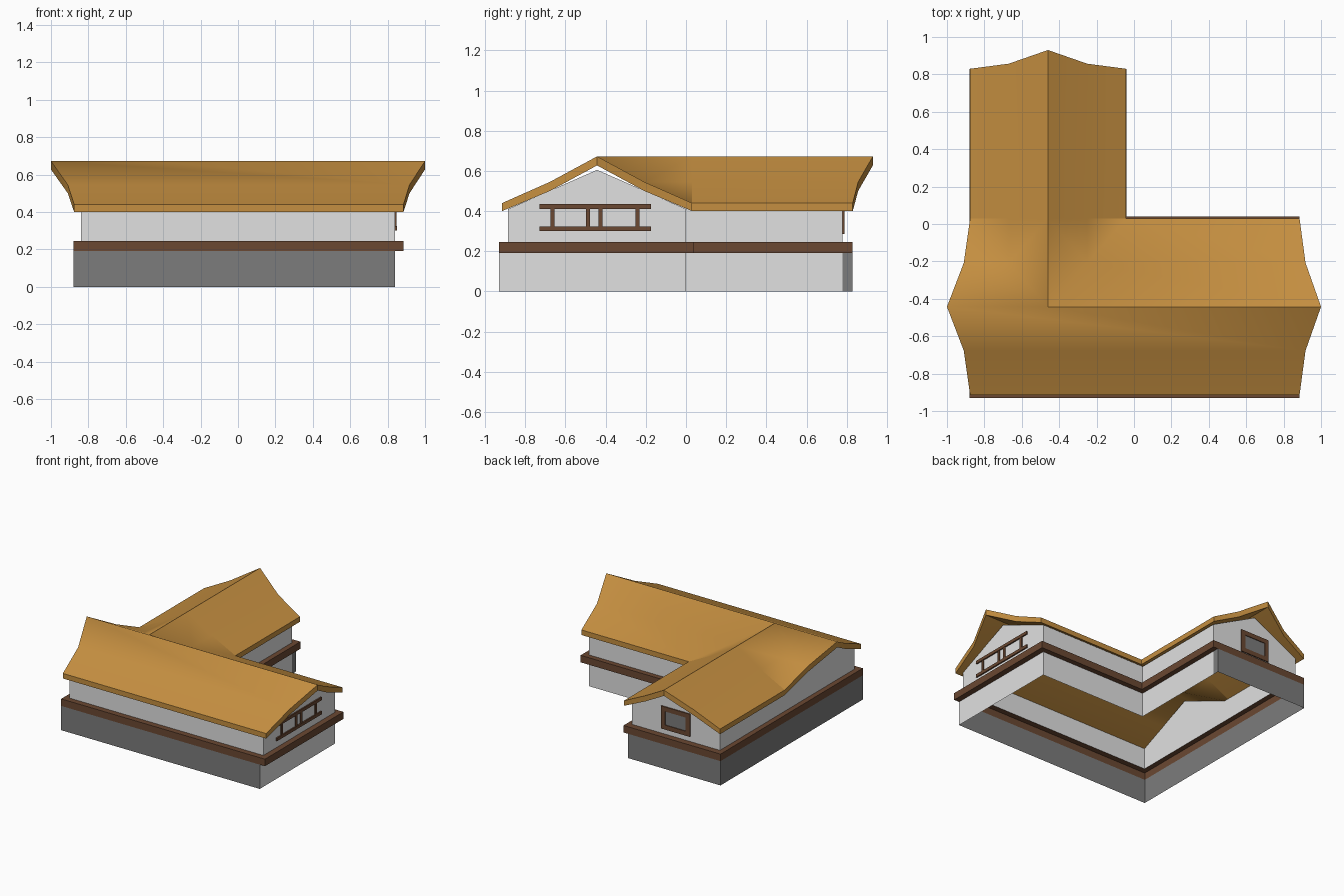
import bpy, bmesh
from mathutils import Vector

if "Cube" in bpy.data.objects:
    bpy.data.objects.remove(bpy.data.objects["Cube"])


def material(name, rgb):
    m = bpy.data.materials.new(name)
    m.diffuse_color = (*rgb, 1)
    m.use_nodes = True
    m.node_tree.nodes["Principled BSDF"].inputs["Base Color"].default_value = m.diffuse_color
    return m


PLASTER = material("pale plaster", (0.75, 0.75, 0.75))
STONE = material("grey stone", (0.2, 0.2, 0.2))
WOOD = material("brown wood", (0.145, 0.065, 0.032))
THATCH = material("golden thatch", (0.56, 0.275, 0.052))


def finish(name, bm, mat):
    me = bpy.data.meshes.new(name)
    bm.to_mesh(me)
    bm.free()
    me.materials.append(mat)
    ob = bpy.data.objects.new(name, me)
    bpy.context.collection.objects.link(ob)
    return ob


def sheet(name, polys, mat):
    """Mesh from a list of polygons, corners welded."""
    bm = bmesh.new()
    for p in polys:
        bm.faces.new([bm.verts.new(c) for c in p])
    bmesh.ops.remove_doubles(bm, verts=bm.verts[:], dist=0.0005)
    return finish(name, bm, mat)


def side(a, b, z0, z1):
    return [(*a, z0), (*b, z0), (*b, z1), (*a, z1)]


def box(name, lo, hi, mat):
    bm = bmesh.new()
    bmesh.ops.create_cube(bm, size=1)
    for v in bm.verts:
        v.co = [l + (h - l) * (c + 0.5) for l, h, c in zip(lo, hi, v.co)]
    return finish(name, bm, mat)


def edges(loop):
    return list(zip(loop, loop[1:] + loop[:1]))


# L-shaped outlines, counter-clockwise from the front left corner
LOWER = [(-.88, -.93), (.84, -.93), (.84, 0), (-.08, 0), (-.08, .83), (-.88, .83)]
UPPER = [(-.84, -.885), (.84, -.885), (.84, 0), (-.08, 0), (-.08, .78), (-.84, .78)]
BAND = [(-.88, -.93), (.885, -.93), (.885, .04), (-.04, .04), (-.04, .83), (-.88, .83)]
Z0, Z1, ZW = 0.19, 0.245, 0.41
AY, BX = -.4425, -.46          # ridge positions of the two wings

# lower walls: stone outside, plaster on the right end and in the inner corner
low = [side(a, b, 0, Z0) for a, b in edges(LOWER)]
low[3] = side((-.08, 0), (-.08, .78), 0, Z0)
stone = [low[0], low[4], low[5], side((-.08, .78), (-.08, .83), 0, Z0)]
sheet("stone_base", stone, STONE)
sheet("plaster_base", low[1:4], PLASTER)

# upper walls with three gables
up = [side(a, b, Z1, ZW) for a, b in edges(UPPER)]
up += [[(.84, -.885, ZW), (.84, 0, ZW), (.84, AY, .605)],
       [(-.84, 0, ZW), (-.84, -.885, ZW), (-.84, AY, .605)],
       [(-.08, .78, ZW), (-.84, .78, ZW), (BX, .78, .605)]]
sheet("upper_walls", up, PLASTER)

# timber band: outer face, top ledge, and underside where it projects
band = []
for i, ((a, b), (c, d), (e, f)) in enumerate(zip(edges(BAND), edges(UPPER), edges(LOWER))):
    band.append(side(a, b, Z0, Z1))
    band.append([(*a, Z1), (*b, Z1), (*d, Z1), (*c, Z1)])
    if i in (1, 2, 3):
        band.append([(*e, Z0), (*f, Z0), (*b, Z0), (*a, Z0)])
sheet("timber_band", band, WOOD)

# thatched roof: levels run eave, mid slope, ridge
Z = [.44, .545, .672]
DA, DB = [.4725, .235, 0], [.416, .21, 0]
XR, XL, YB = [.885, .917, 1], [-.876, -.91, -1], [.83, .857, .93]
SPLIT = AY + DA[0]
bm = bmesh.new()
cache = {}


def vert(x, y, z):
    key = (round(x, 3), round(y, 3), round(z, 3))
    if key not in cache:
        cache[key] = bm.verts.new((x, y, z))
    return cache[key]


def face(*vs):
    out = [v for i, v in enumerate(vs) if v not in vs[:i]]
    if len(out) > 2:
        bm.faces.new(out).smooth = True


front_l = [vert(XL[k], AY - DA[k], Z[k]) for k in range(3)]
front_r = [vert(XR[k], AY - DA[k], Z[k]) for k in range(3)]
back_l = [vert(XL[k], AY + DA[k], Z[k]) for k in range(3)]
back_r = [vert(XR[k], AY + DA[k], Z[k]) for k in range(3)]
rows = {s: [[vert(BX + s * DB[k], y, Z[k]) for k in range(3)
             for y in [(AY + DA[k], SPLIT, YB[k])[j]]] for j in range(3)]
        for s in (-1, 1)}       # valley, split line and gable end of the rear wing
center = vert(BX, AY, Z[2])
for k in (0, 1):
    mid = [center] if k else []
    face(front_l[k], front_r[k], front_r[k + 1], *mid, front_l[k + 1])
    vl, vr = rows[-1][0], rows[1][0]
    face(back_l[k], back_l[k + 1], vl[k + 1], vl[k])
    face(vr[k], vr[k + 1], back_r[k + 1], back_r[k])
    for s in (-1, 1):
        for j in (0, 1):
            p, q = rows[s][j], rows[s][j + 1]
            face(p[k], p[k + 1], q[k + 1], q[k])


def crease(a, b):
    e = bm.edges.get((a, b))
    if e:
        e.smooth = False


crease(center, front_r[2])
crease(rows[1][1][2], rows[1][2][2])
for s in (-1, 1):
    for k in (0, 1):
        crease(rows[s][1][k], rows[s][1][k + 1])

# thickness: drop a copy straight down, joined by the rim
ext = bmesh.ops.extrude_face_region(bm, geom=bm.faces[:], use_keep_orig=True)
for v in ext["geom"]:
    if isinstance(v, bmesh.types.BMVert):
        v.co.z -= .04 if v.co.z < .5 else .045
bmesh.ops.recalc_face_normals(bm, faces=bm.faces[:])
for f in bm.faces:
    f.smooth = True
for e in bm.edges:
    if len(e.link_faces) == 2 and e.calc_face_angle() > 1.08:
        e.smooth = False
finish("thatched_roof", bm, THATCH)

# lattice on the right gable
for n, z in (("bottom", .30), ("top", .41)):
    box(f"lattice_{n}_rail", (.838, -.73, z), (.85, -.175, z + .024), WOOD)
for i, y in enumerate((-.665, -.487, -.425, -.242)):
    box(f"lattice_post_{i}", (.838, y - .01, .324), (.848, y + .01, .41), WOOD)

# window on the rear gable
W, B, T, F = .125, .285, .462, .035
box("window_pane", (BX - W + F, .778, B + F), (BX + W - F, .783, T - F), STONE)
for n, z in (("sill", B), ("lintel", T - F)):
    box(f"window_{n}", (BX - W, .778, z), (BX + W, .789, z + F), WOOD)
for n, x in (("left", BX - W), ("right", BX + W - F)):
    box(f"window_{n}_jamb", (x, .778, B + F), (x + F, .789, T - F), WOOD)
